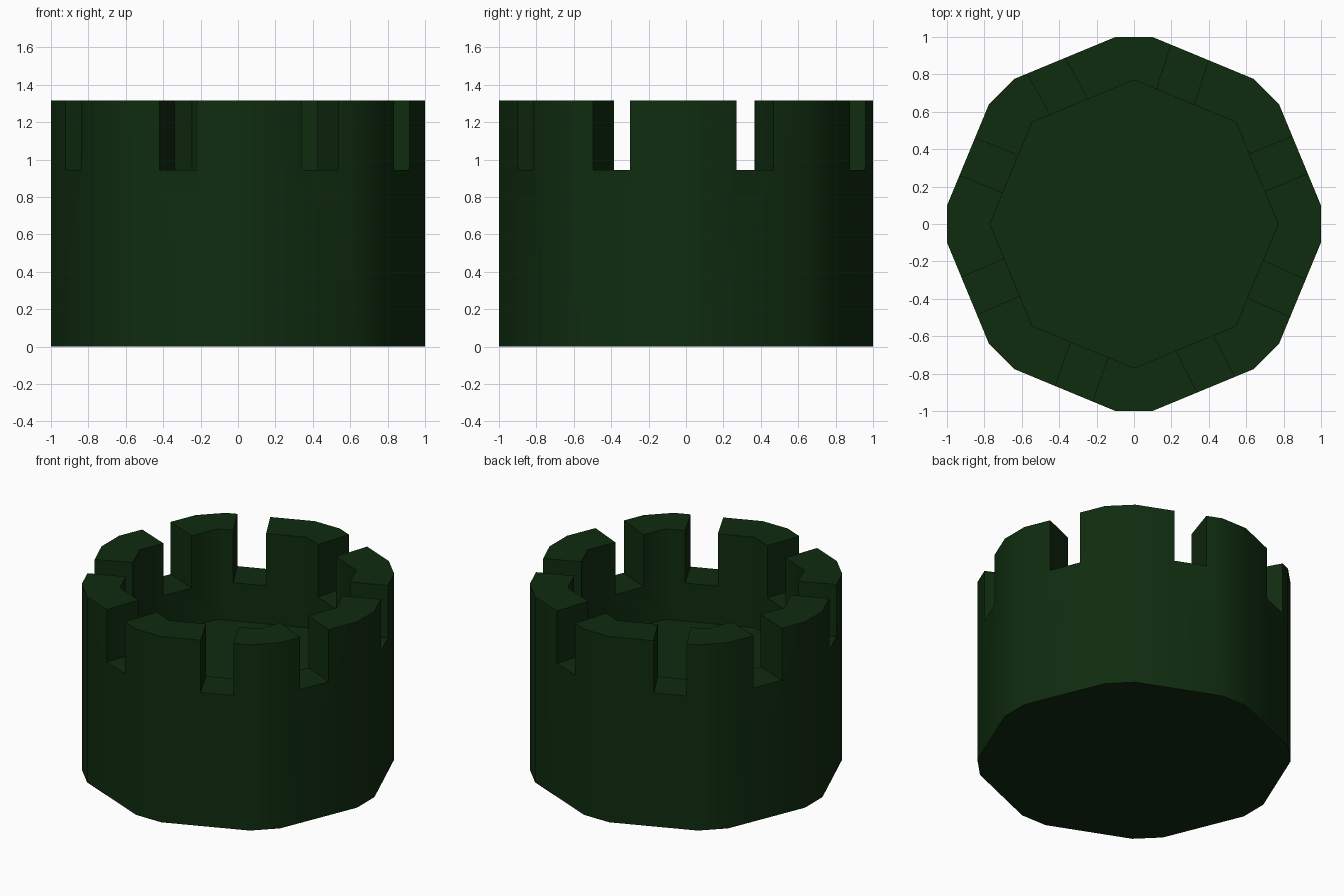
import bpy, bmesh
from math import cos, sin, radians
from mathutils import Matrix, Vector

default = bpy.data.objects.get("Cube")
if default:
    bpy.data.objects.remove(default, do_unlink=True)

HEIGHT, FLOOR, NOTCH_FLOOR = 1.315, 0.675, 0.945
NOTCH_WIDTH = 0.215
NOTCH_ANGLES = [22.6, 72, 119, 158, 203.6, 250.5, 297, 335.6]

green = bpy.data.materials.new("dark green")
green.use_nodes = True
colour = (0.0048, 0.025, 0.0048, 1)
green.diffuse_color = colour
green.node_tree.nodes["Principled BSDF"].inputs["Base Color"].default_value = colour


def finish(name, bm):
    bmesh.ops.recalc_face_normals(bm, faces=bm.faces)
    mesh = bpy.data.meshes.new(name)
    bm.to_mesh(mesh)
    bm.free()
    mesh.materials.append(green)
    obj = bpy.data.objects.new(name, mesh)
    bpy.context.collection.objects.link(obj)
    return obj


def prism(name, outline, z0, z1):
    bm = bmesh.new()
    face = bm.faces.new([bm.verts.new((x, y, z0)) for x, y in outline])
    top = bmesh.ops.extrude_face_region(bm, geom=[face])["geom"]
    bmesh.ops.translate(bm, vec=(0, 0, z1 - z0),
                        verts=[v for v in top if isinstance(v, bmesh.types.BMVert)])
    return finish(name, bm)


def subtract(target, cutter):
    cutter.hide_render = True
    mod = target.modifiers.new("cut", "BOOLEAN")
    mod.operation = "DIFFERENCE"
    mod.solver = "EXACT"
    mod.object = cutter
    bpy.ops.object.select_all(action="DESELECT")
    bpy.context.view_layer.objects.active = target
    target.select_set(True)
    bpy.ops.object.modifier_apply(modifier=mod.name)
    bpy.data.objects.remove(cutter, do_unlink=True)


# Outer wall: octagon with clipped corners
radius, half_clip = 1.005, 5.6
outer = []
for i in range(8):
    for side in (-1, 1):
        a = radians(45 * i + side * half_clip)
        outer.append((radius * cos(a), radius * sin(a)))
tower = prism("battlement_tower", outer, 0, HEIGHT)

# Octagonal hollow
inner = [(0.77 * cos(radians(45 * i)), 0.77 * sin(radians(45 * i))) for i in range(8)]
subtract(tower, prism("hollow_cutter", inner, FLOOR, HEIGHT + 0.3))

# Radial notches between the merlons
bm = bmesh.new()
for angle in NOTCH_ANGLES:
    place = (Matrix.Rotation(radians(angle), 4, "Z")
             @ Matrix.Translation((0.85, 0, NOTCH_FLOOR + 0.4))
             @ Matrix.Diagonal(Vector((0.7, NOTCH_WIDTH, 0.8, 1))))
    bmesh.ops.create_cube(bm, size=1, matrix=place)
subtract(tower, finish("notch_cutter", bm))

# Soft walls, crisp rims
tower.select_set(True)
bpy.context.view_layer.objects.active = tower
bpy.ops.object.shade_smooth_by_angle(angle=radians(50))
